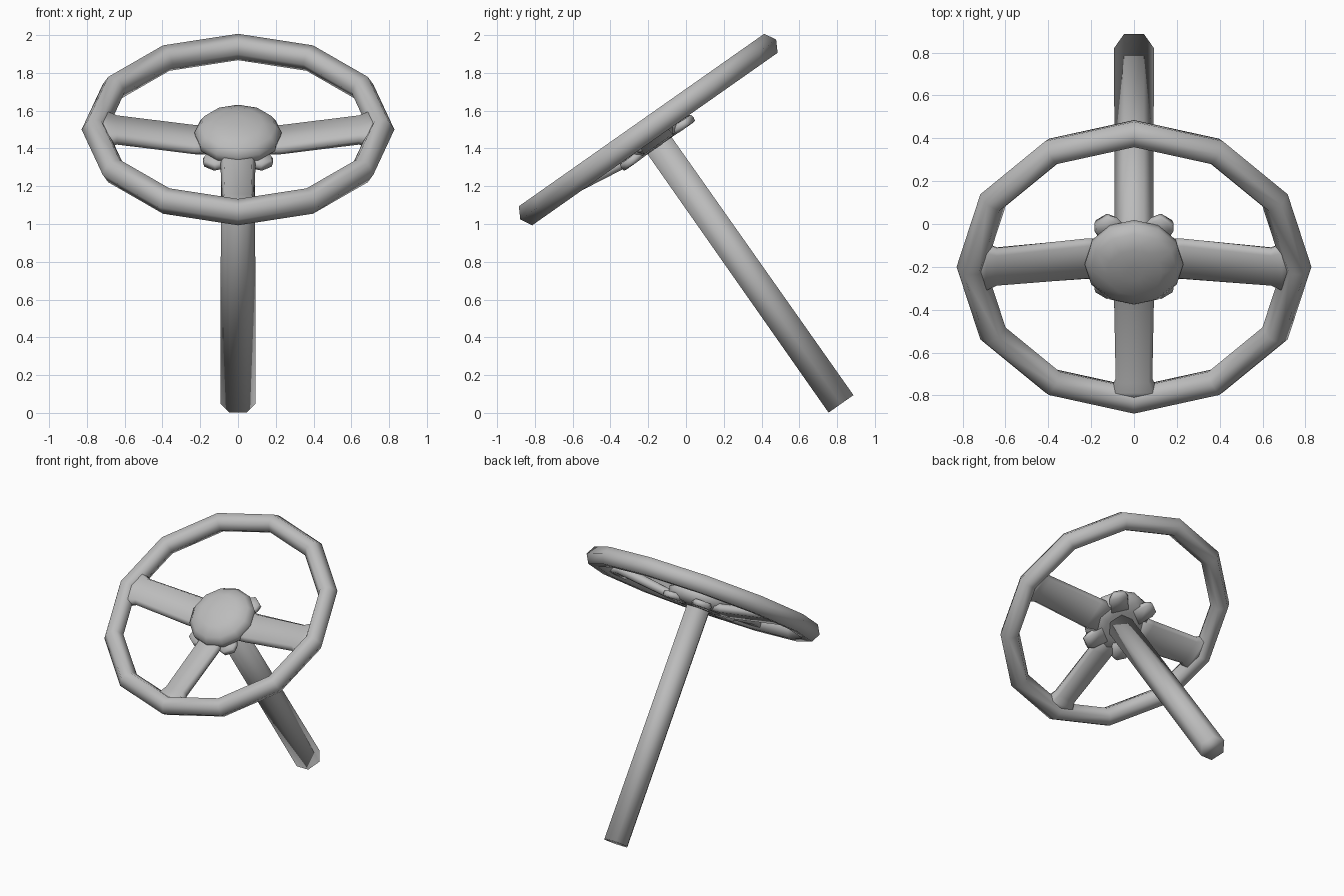
import bpy
import bmesh
from math import cos, sin, pi, radians
from mathutils import Matrix, Vector

old = bpy.data.objects.get("Cube")
if old:
    bpy.data.objects.remove(old)

# One plain grey for everything
grey = bpy.data.materials.new("plain_grey")
grey.use_nodes = True
colour = (0.5, 0.5, 0.5, 1)
grey.diffuse_color = colour
grey.node_tree.nodes["Principled BSDF"].inputs["Base Color"].default_value = colour

# Wheel frame: local z is the tilted steering axis
FRAME = Matrix.Translation((0, -0.2, 1.5)) @ Matrix.Rotation(radians(35.1), 4, 'X')


def loft(name, sections, turn=0, loop=False):
    """Skin a list of equal-length cross-sections, capped or closed in a loop."""
    bm = bmesh.new()
    rings = [[bm.verts.new(p) for p in s] for s in sections]
    n = len(rings[0])
    pairs = list(zip(rings, rings[1:]))
    if loop:
        pairs.append((rings[-1], rings[0]))
    else:
        bm.faces.new(rings[0])
        bm.faces.new(rings[-1])
    for a, b in pairs:
        for i in range(n):
            j = (i + 1) % n
            bm.faces.new((a[i], a[j], b[j], b[i]))
    bmesh.ops.recalc_face_normals(bm, faces=bm.faces[:])
    mesh = bpy.data.meshes.new(name)
    bm.to_mesh(mesh)
    bm.free()
    mesh.materials.append(grey)
    mesh.shade_smooth()
    ob = bpy.data.objects.new(name, mesh)
    ob.matrix_world = FRAME @ Matrix.Rotation(radians(turn), 4, 'Z')
    bpy.context.collection.objects.link(ob)
    return ob


def circle(r, z, n):
    return [Vector((r * cos(2 * pi * i / n), r * sin(2 * pi * i / n), z)) for i in range(n)]


def bar(x, half_width, z, half_height):
    """Flattened hexagon section across local x."""
    w, h = half_width, half_height
    return [Vector((x, y, z + dz)) for y, dz in
            ((-w, 0), (-w * .8, h), (w * .8, h), (w, 0), (w * .8, -h), (-w * .8, -h))]


# Twelve-sided rim with a hexagonal tube
rim = []
for k in range(12):
    a = 2 * pi * k / 12
    section = []
    for i in range(6):
        t = 2 * pi * i / 6
        r = 0.76 + 0.068 * cos(t)
        section.append(Vector((r * cos(a), r * sin(a), 0.071 * sin(t))))
    rim.append(section)
loft("rim", rim, loop=True)

# Hexagonal steering column
loft("column", [circle(0.093, -1.775, 6), circle(0.09, -0.07, 6)])

# Domed hub
profile = [(0.11, -0.105), (0.19, -0.095), (0.225, -0.06), (0.23, -0.02),
           (0.2, 0.02), (0.13, 0.05), (0.04, 0.058)]
loft("hub", [circle(r, z, 12) for r, z in profile])

# Spokes rise from the back of the hub and flare into the rim
for name, turn, w in (("left_spoke", 0, 0.115), ("right_spoke", 180, 0.115),
                      ("lower_spoke", -90, 0.093)):
    loft(name, [bar(0.1, w, -0.07, 0.03), bar(0.23, w, -0.065, 0.03),
                bar(0.64, w * 0.92, -0.003, 0.035), bar(0.69, w * 1.15, 0, 0.042),
                bar(0.74, w * 1.15, 0, 0.042)], turn)

# Corner tabs between the spokes
for name, turn in (("upper_left", 54), ("upper_right", 126),
                   ("lower_right", 234), ("lower_left", 306)):
    loft(name + "_tab", [bar(0.12, 0.075, -0.08, 0.024), bar(0.225, 0.065, -0.085, 0.022),
                         bar(0.26, 0.04, -0.085, 0.02)], turn)
